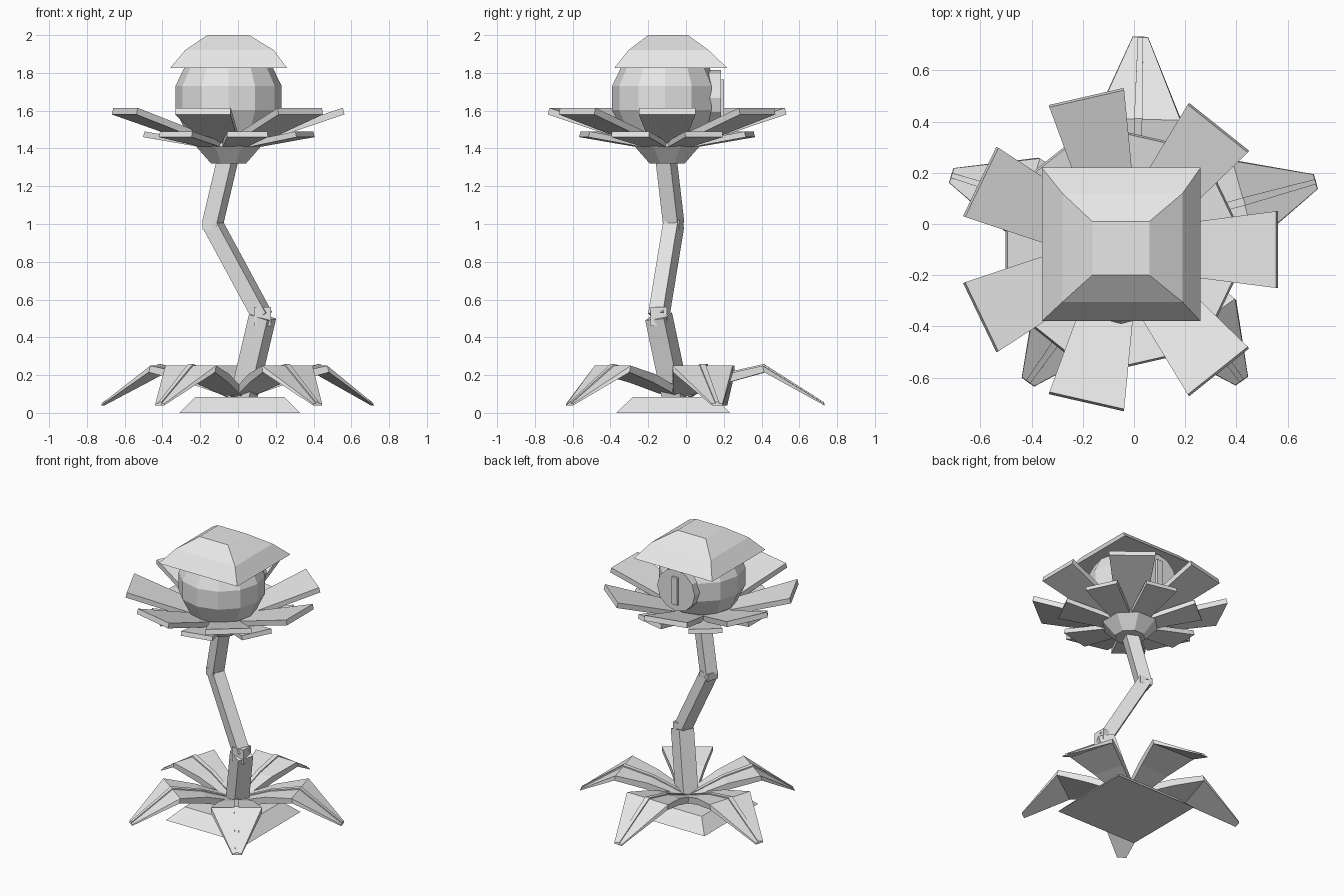
import bpy, bmesh, math
from mathutils import Vector, Matrix

if "Cube" in bpy.data.objects:
    bpy.data.objects.remove(bpy.data.objects["Cube"])

grey = bpy.data.materials.new("plain_grey")
grey.diffuse_color = (0.8, 0.8, 0.8, 1)
grey.use_nodes = True
grey.node_tree.nodes["Principled BSDF"].inputs["Base Color"].default_value = grey.diffuse_color


def finish(name, bm):
    bmesh.ops.recalc_face_normals(bm, faces=bm.faces)
    me = bpy.data.meshes.new(name)
    bm.to_mesh(me)
    bm.free()
    me.materials.append(grey)
    ob = bpy.data.objects.new(name, me)
    bpy.context.collection.objects.link(ob)
    return ob


def loft(name, rings):
    """Closed solid skinned through rings of equal point count."""
    bm = bmesh.new()
    vr = [[bm.verts.new(p) for p in ring] for ring in rings]
    n = len(vr[0])
    for a, b in zip(vr, vr[1:]):
        for i in range(n):
            j = (i + 1) % n
            bm.faces.new((a[i], a[j], b[j], b[i]))
    bm.faces.new(vr[0])
    bm.faces.new(vr[-1])
    return finish(name, bm)


def blade(name, origin, angle, stations):
    """Flat blade going outward; stations are (radius, top z, half width, thickness)."""
    m = Matrix.Translation((origin[0], origin[1], 0)) @ Matrix.Rotation(math.radians(angle), 4, 'Z')
    rings = []
    for r, z, w, t in stations:
        rings.append([m @ Vector(p) for p in
                      ((r, -w, z), (r, w, z), (r + t * 0.25, w, z - t), (r + t * 0.25, -w, z - t))])
    return loft(name, rings)


def rect(x0, x1, y0, y1, z):
    return [(x0, y0, z), (x1, y0, z), (x1, y1, z), (x0, y1, z)]


def beam(name, a, b, side, turn=-25):
    """Square post between two points."""
    a, b = Vector(a), Vector(b)
    q = Vector((0, 0, 1)).rotation_difference(b - a)
    h = side / 2
    rot = Matrix.Rotation(math.radians(turn), 3, 'Z')
    sq = [q @ (rot @ Vector(p)) for p in ((-h, -h, 0), (h, -h, 0), (h, h, 0), (-h, h, 0))]
    return loft(name, [[a + p for p in sq], [b + p for p in sq]])


# Square foot
loft("foot", [rect(-0.31, 0.33, -0.37, 0.235, 0), rect(-0.225, 0.245, -0.28, 0.145, 0.085)])

# Five drooping ground leaves with raised midribs
for i, (ang, reach) in enumerate(((88.5, 0.76), (163, 0.75), (234.5, 0.72), (305.5, 0.715), (15.5, 0.73))):
    o = (0.005, -0.03)
    blade(f"ground_leaf_{i}", o, ang, [
        (0.02, 0.12, 0.05, 0.04), (0.24, 0.205, 0.11, 0.045),
        (0.44, 0.25, 0.165, 0.035), (reach, 0.05, 0.03, 0.01)])
    blade(f"ground_leaf_rib_{i}", o, ang, [
        (0.02, 0.125, 0.012, 0.02), (0.24, 0.213, 0.014, 0.02),
        (0.442, 0.259, 0.016, 0.02), (reach, 0.057, 0.01, 0.012)])

# Crooked stem in three posts
j0, j1 = (0.03, -0.055, 0.085), (0.13, -0.145, 0.51)
j2, j3 = (-0.135, -0.065, 1.0), (-0.055, -0.105, 1.34)
beam("lower_stem", j0, j1, 0.11)
beam("middle_stem", j1, j2, 0.085)
beam("upper_stem", j2, j3, 0.085)
beam("lower_stem_joint", (0.13, -0.145, 0.46), (0.13, -0.145, 0.56), 0.088, 0)
beam("upper_stem_joint", (-0.135, -0.065, 0.97), (-0.135, -0.065, 1.02), 0.085, -15)

# Faceted cup under the bloom
C = (-0.05, -0.1)


def octagon(r, z):
    return [(C[0] + r * math.cos(math.pi * (k + 0.5) / 4),
             C[1] + r * math.sin(math.pi * (k + 0.5) / 4), z) for k in range(8)]


loft("bloom_cup", [octagon(0.1, 1.32), octagon(0.185, 1.41), octagon(0.16, 1.45)])

# Two staggered rings of seven petals
for k in range(7):
    a = k * 360 / 7
    blade(f"upper_petal_{k}", C, a, [(0.1, 1.445, 0.085, 0.035), (0.605, 1.615, 0.15, 0.035)])
    blade(f"lower_petal_{k}", C, a + 180 / 7, [(0.1, 1.43, 0.06, 0.03), (0.445, 1.49, 0.11, 0.03)])

# Faceted round head
bm = bmesh.new()
bmesh.ops.create_uvsphere(bm, u_segments=12, v_segments=7, radius=0.288,
                          matrix=Matrix.Translation((-0.05, -0.11, 1.667)))
finish("round_head", bm)

# Back disc with a key slab
bm = bmesh.new()
bmesh.ops.create_cone(bm, cap_ends=True, segments=12, radius1=0.148, radius2=0.148, depth=0.08,
                      matrix=Matrix.Translation((-0.05, 0.145, 1.667)) @ Matrix.Rotation(math.pi / 2, 4, 'X'))
finish("back_disc", bm)
loft("back_slab", [rect(-0.072, -0.028, 0.15, 0.202, 1.57), rect(-0.072, -0.028, 0.15, 0.202, 1.765)])

# Square stepped roof cap
loft("roof_cap", [rect(-0.36, 0.26, -0.38, 0.22, 1.825),
                  rect(-0.28, 0.19, -0.305, 0.12, 1.92),
                  rect(-0.163, 0.06, -0.2, 0.01, 2.0)])
